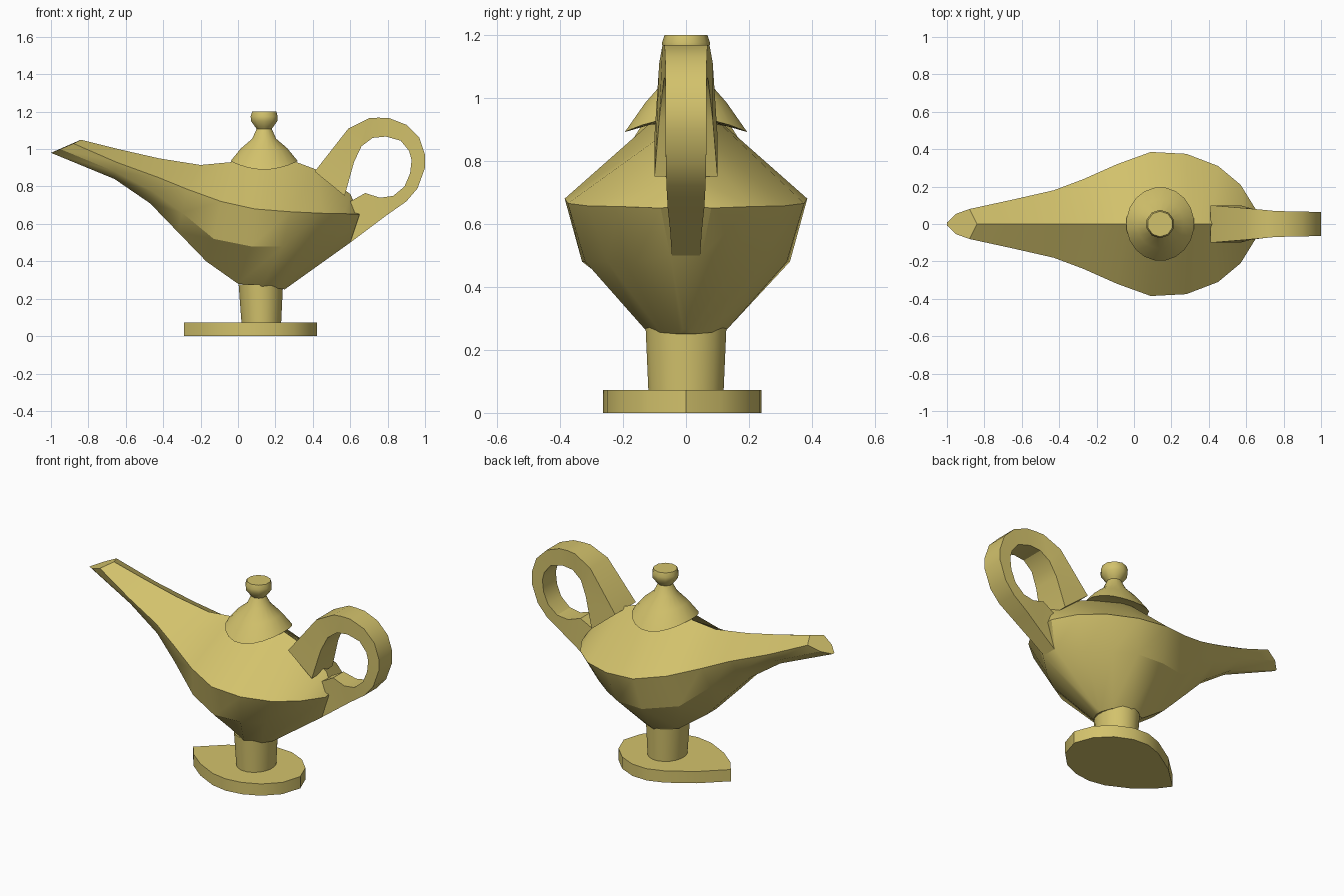
import bpy, bmesh, math

brass = bpy.data.materials.new("brass")
brass.diffuse_color = (0.65, 0.54, 0.15, 1)


def loft(name, rings, cap=True, angle=30):
    """Skin closed rings of equal length and cap both ends."""
    bm = bmesh.new()
    vs = [[bm.verts.new(p) for p in r] for r in rings]
    n = len(rings[0])
    for a, b in zip(vs, vs[1:]):
        for i in range(n):
            j = (i + 1) % n
            bm.faces.new((a[i], a[j], b[j], b[i]))
    if cap:
        bm.faces.new(vs[0][::-1])
        bm.faces.new(vs[-1])
    bmesh.ops.recalc_face_normals(bm, faces=bm.faces)
    me = bpy.data.meshes.new(name)
    bm.to_mesh(me)
    bm.free()
    ob = bpy.data.objects.new(name, me)
    bpy.context.collection.objects.link(ob)
    me.materials.append(brass)
    bpy.ops.object.select_all(action='DESELECT')
    ob.select_set(True)
    bpy.context.view_layer.objects.active = ob
    bpy.ops.object.shade_smooth_by_angle(angle=math.radians(angle))
    return ob


def oval(cx, rx, ry, z, n, droop=0):
    pts = []
    for i in range(n):
        t = 2 * math.pi * (i + 0.5) / n
        pts.append((cx + rx * math.cos(t), ry * math.sin(t), z - droop * math.sin(t) ** 2))
    return pts


# Body and spout: top point, then ridge, belly and underside points (x, half width, z)
sections = [
    ((-.84, 1.05), (-.88, .08, 1.03), (-.95, .055, 1.0), (-1, .008, .98)),
    ((-.64, 1.0), (-.65, .13, .93), (-.66, .10, .88), (-.66, .03, .84)),
    ((-.42, .95), (-.43, .18, .85), (-.45, .14, .77), (-.47, .045, .71)),
    ((-.2, .915), (-.27, .24, .785), (-.3, .19, .66), (-.32, .06, .555)),
    ((-.04, .93), (-.09, .32, .72), (-.13, .25, .52), (-.17, .05, .40)),
    ((.13, 1.02), (.09, .385, .68), (.07, .33, .48), (0, .07, .28)),
    ((.3, .935), (.28, .375, .665), (.24, .32, .48), (.13, .13, .265)),
    ((.42, .89), (.45, .31, .657), (.36, .25, .48), (.22, .08, .255)),
    ((.6, .76), (.57, .21, .655), (.48, .16, .48), (.25, .02, .25)),
    ((.64, .66), (.65, .08, .65), (.6, .05, .5), (.27, .01, .265)),
]
rings = []
for (tx, tz), *side in sections:
    rings.append([(tx, 0, tz)] + side + [(x, -y, z) for x, y, z in reversed(side)])
loft("body", rings)

# Handle: outer point, inner point, half width
stations = [
    (.41, .88, .57, .75, .10), (.59, 1.11, .62, .93, .085),
    (.70, 1.165, .66, 1.015, .075), (.75, 1.168, .72, 1.06, .07),
    (.81, 1.165, .79, 1.067, .068), (.90, 1.13, .87, 1.045, .066),
    (.97, 1.06, .915, .99, .065), (1.0, .97, .928, .94, .065),
    (1.0, .90, .92, .87, .065), (.96, .79, .89, .80, .064),
    (.90, .72, .83, .75, .062), (.80, .65, .76, .74, .058),
    (.70, .575, .68, .765, .05), (.60, .50, .60, .72, .045),
]
loft("handle", [[(a, -w, b), (a, w, b), (c, w, d), (c, -w, d)]
                for a, b, c, d, w in stations])

# Lid with a drooping rim
loft("lid", [oval(.14, .12, .13, .93, 20, .02), oval(.14, .182, .197, .937, 20, .047),
             oval(.14, .125, .13, 1.005, 20, .02), oval(.14, .065, .068, 1.055, 20),
             oval(.14, .038, .038, 1.115, 20)], angle=35)

# Knob on the lid
loft("lid_knob", [oval(.14, r, r, z, 10) for r, z in
                  ((.036, 1.1), (.05, 1.118), (.074, 1.15), (.076, 1.175), (.068, 1.2))],
     angle=45)

# Stem
loft("stem", [oval(.125, .106, .12, .05, 20), oval(.122, .12, .13, .275, 20)])

# Base plate with one pointed corner
outline = [(-.29, -.02), (-.15, .11), (0, .205), (.1, .24), (.2, .235), (.3, .19),
           (.38, .11), (.422, 0), (.385, -.12), (.3, -.205), (.2, -.25), (.1, -.263),
           (0, -.245), (-.13, -.18), (-.23, -.1)]
loft("base", [[(x, y, z) for x, y in outline] for z in (0, .072)], angle=35)
